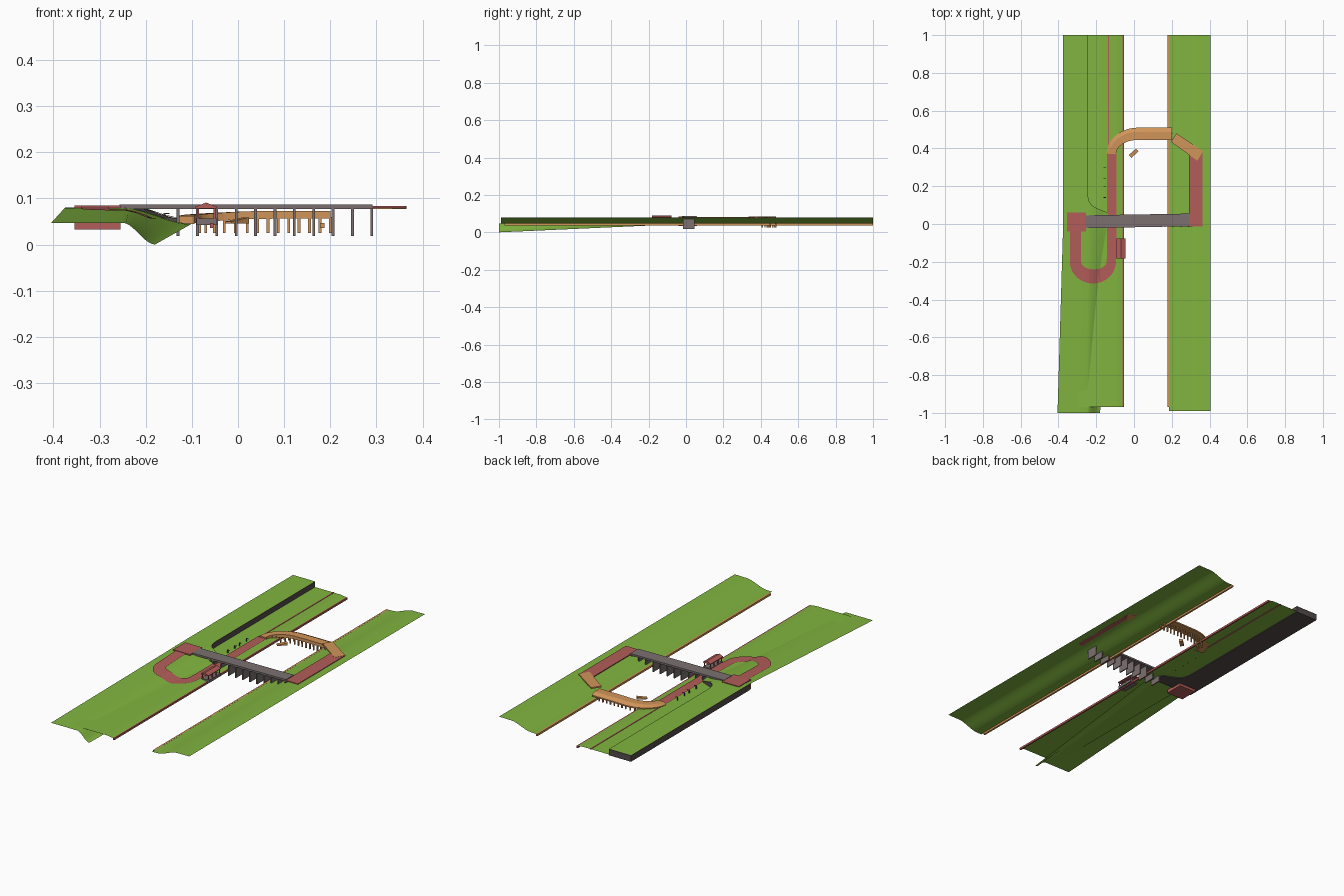
import bpy, math

if "Cube" in bpy.data.objects:
    bpy.data.objects.remove(bpy.data.objects["Cube"])

def material(name, rgb):
    m = bpy.data.materials.new(name)
    m.diffuse_color = (*rgb, 1)
    m.use_nodes = True
    m.node_tree.nodes["Principled BSDF"].inputs["Base Color"].default_value = m.diffuse_color
    return m

GREEN = material("grass", (0.22, 0.46, 0.05))
RED = material("red_paving", (0.45, 0.11, 0.10))
ORANGE = material("timber", (0.64, 0.30, 0.10))
GREY = material("concrete", (0.20, 0.16, 0.16))
DARK = material("dark_stone", (0.09, 0.07, 0.07))

def mesh(name, verts, faces, mat):
    me = bpy.data.meshes.new(name)
    me.from_pydata(verts, [], faces)
    me.materials.append(mat)
    me.update()
    ob = bpy.data.objects.new(name, me)
    bpy.context.collection.objects.link(ob)
    return ob

def loft(name, rows, mat, closed=False, smooth=False):
    """Skin rows of points; closed rows make a capped tube, open ones face up."""
    n, k = len(rows[0]), len(rows)
    verts = [p for r in rows for p in r]
    faces = []
    for i in range(k - 1):
        for j in range(n if closed else n - 1):
            a, b = i * n + j, i * n + (j + 1) % n
            faces.append((a, b, b + n, a + n))
    if closed:
        faces += [tuple(range(n))[::-1], tuple(range((k - 1) * n, k * n))]
    ob = mesh(name, verts, faces, mat)
    if not closed and sum(p.normal.z * p.area for p in ob.data.polygons) < 0:
        ob.data.flip_normals()
    if closed:
        import bmesh
        bm = bmesh.new()
        bm.from_mesh(ob.data)
        bmesh.ops.recalc_face_normals(bm, faces=bm.faces)
        bm.to_mesh(ob.data)
        bm.free()
    if smooth:
        ob.data.shade_smooth()
    return ob

def prism(name, outline, z0, z1, mat):
    return loft(name, [[(x, y, z) for x, y in outline] for z in (z0, z1)], mat, True)

def box(name, x0, x1, y0, y1, z0, z1, mat):
    return prism(name, [(x0, y0), (x1, y0), (x1, y1), (x0, y1)], z0, z1, mat)

def lerp(a, b, t):
    return a + (b - a) * t

def smoothstep(t):
    t = max(0, min(1, t))
    return t * t * (3 - 2 * t)

# Ground heights of the left bank: sloping hill and low terrace
def hill_z(x, y):
    t = min(1, y + 1)
    right = lerp(-0.18, -0.10, t)
    if x > right + 1e-6:
        return 0
    return lerp(lerp(0.047, 0.08, t), lerp(0.0, 0.045, t), smoothstep((x + 0.25) / (right + 0.25)))

def terrace_z(x):
    return lerp(0.046, 0.051, smoothstep((-0.055 - x) / 0.04))

def ground(x, y):
    return max(hill_z(x, y), terrace_z(x))

# Left bank
rows = []
for i in range(21):
    y = -1 + 1.02 * i / 20
    t = min(1, y + 1)
    left, right = lerp(-0.405, -0.375, t), lerp(-0.18, -0.10, t)
    xs = [left, -0.30, -0.25] + [lerp(-0.25, right, j / 10) for j in range(1, 11)]
    rows.append([(x, y, hill_z(x, y)) for x in xs])
loft("left_hill", rows, GREEN, smooth=True)
xs = (-0.30, -0.20, -0.10, -0.09, -0.08, -0.07, -0.055)
loft("left_terrace", [[(x, y, terrace_z(x)) for x in xs] for y in (-0.97, 0, 1)], GREEN, smooth=True)
box("left_quay_wall", -0.061, -0.053, -0.97, 1, 0.036, 0.0465, RED)
box("terrace_kerb", -0.138, -0.132, 0.37, 1, 0.048, 0.053, RED)

# Raised plateau with a curved retaining wall
edge = [(-0.245, 1), (-0.245, 0.16), (-0.24, 0.125), (-0.225, 0.10), (-0.20, 0.085),
        (-0.17, 0.072), (-0.14, 0.06), (-0.13, 0.0)]

def plateau_z(x):
    return lerp(0.081, 0.058, smoothstep((x + 0.22) / 0.09))

rows = [[(lerp(-0.375, x, j / 8), y, plateau_z(lerp(-0.375, x, j / 8))) for j in range(9)] for x, y in edge]
loft("plateau_grass", rows, GREEN)
outline = [(-0.375, 0.0), (-0.375, 1)] + edge
loft("plateau_wall", [[(x, y, 0.047) for x, y in outline],
                      [(x, y, plateau_z(x) - 0.001) for x, y in outline]], DARK, True)

# Right bank, one smooth profile along the river
profile = [(0.185, 0.046), (0.215, 0.047)]
profile += [(lerp(0.215, 0.335, j / 10), lerp(0.047, 0.079, smoothstep(j / 10))) for j in range(1, 11)]
profile += [(0.405, 0.08)]
loft("right_bank", [[(x, y, z) for x, z in profile] for y in (-0.99, 1)], GREEN, smooth=True)
box("right_quay_wall", 0.178, 0.188, -0.97, 1, 0.036, 0.0465, ORANGE)

# Looping red path draped over the left bank
loop = [((-0.34, -0.04), (-0.28, -0.04)), ((-0.34, -0.12), (-0.28, -0.12))]
for i in range(17):
    c, s = math.cos(math.pi * (1 + i / 16)), math.sin(math.pi * (1 + i / 16))
    loop.append(((-0.2175 + 0.1225 * c, -0.2 + 0.115 * s), (-0.2125 + 0.0675 * c, -0.2 + 0.04 * s)))
loop += [((-0.092, y), (-0.143, y)) for y in (-0.15, -0.1, -0.05, 0, 0.03, 0.06, 0.2, 0.375)]
rows = []
for a, b in loop:
    pts = [(lerp(a[0], b[0], j / 8), lerp(a[1], b[1], j / 8)) for j in range(9)]
    rows.append([(x, y, ground(x, y if y < 0.02 else 0.02) + 0.004 if y < 0.06 else 0.055) for x, y in pts])
loft("loop_path", rows, RED)
box("west_abutment", -0.355, -0.255, -0.04, 0.06, 0.033, 0.085, RED)

# Grey bridge with slab piers
prism("bridge_deck", [(-0.257, -0.022), (0.292, -0.012), (0.292, 0.055), (-0.257, 0.046)], 0.077, 0.0865, GREY)
for i in range(11):
    x = -0.13 + 0.042 * i
    box("bridge_pier", x - 0.003, x + 0.003, -0.016, 0.046, 0.018, 0.078, GREY)

# Right bank path and landing
box("east_path", 0.29, 0.363, -0.012, 0.385, 0.079, 0.083, RED)
prism("timber_landing", [(0.195, 0.435), (0.335, 0.335), (0.365, 0.385), (0.225, 0.48)], 0.077, 0.084, ORANGE)

# Curved timber walkway on posts: lifted deck with sloping outer side
stations = []
for i in range(15):
    a = math.pi - math.pi / 2 * i / 14
    c, s = math.cos(a), math.sin(a)
    inner = (0.02 + 0.115 * c, 0.37 + 0.075 * s)
    outer = (0.02 + 0.165 * c, 0.37 + 0.14 * s)
    stations.append((inner, outer, lerp(0.062, 0.072, i / 14)))
stations += [((x, 0.445), (x, 0.51), 0.073) for x in (0.08, 0.14, 0.20)]
rows = []
for (ix, iy), (ox, oy), z in stations:
    mx, my = lerp(ix, ox, 0.65), lerp(iy, oy, 0.65)
    rows.append([(ix, iy, z - 0.017), (ix, iy, z), (mx, my, z), (ox, oy, z - 0.010), (ox, oy, z - 0.017)])
loft("timber_walkway", rows, ORANGE, closed=True)
posts = [st[0] for st in stations[4:15:2]] + [(0.02 + 0.0225 * i, 0.445) for i in range(1, 9)]
for x, y in posts:
    box("walkway_post", x - 0.003, x + 0.003, y + 0.002, y + 0.008, 0.025, 0.06, ORANGE)
    box("walkway_post", x - 0.003, x + 0.003, y + 0.032, y + 0.038, 0.025, 0.06, ORANGE)

# Small floating wedge pontoon
loft("pontoon", [[(-0.028, 0.365, z), (-0.014, 0.350, z), (0.024, 0.385, z + dz), (0.010, 0.398, z + dz)]
                 for z, dz in ((0.046, 0.0), (0.050, 0.009))], ORANGE, True)

# Waterside pavilion
box("pavilion_base", -0.090, -0.045, -0.178, -0.08, 0.042, 0.056, GREY)
loft("pavilion_roof", [[(-0.092, y, 0.078), (-0.046, y, 0.078), (-0.046, y, 0.082),
                        (-0.069, y, 0.091), (-0.092, y, 0.082)] for y in (-0.183, -0.077)], RED, True)
for x in (-0.087, -0.051):
    for i in range(4):
        y = -0.175 + 0.0307 * i
        box("pavilion_post", x - 0.002, x + 0.002, y - 0.002, y + 0.002, 0.055, 0.079, RED)

# Little posts beside the path
for y in (0.14, 0.20, 0.24, 0.30):
    box("path_post", -0.161, -0.157, y - 0.002, y + 0.002, 0.049, 0.068, DARK)
    box("path_post_arm", -0.161, -0.148, y - 0.002, y + 0.002, 0.066, 0.068, DARK)
